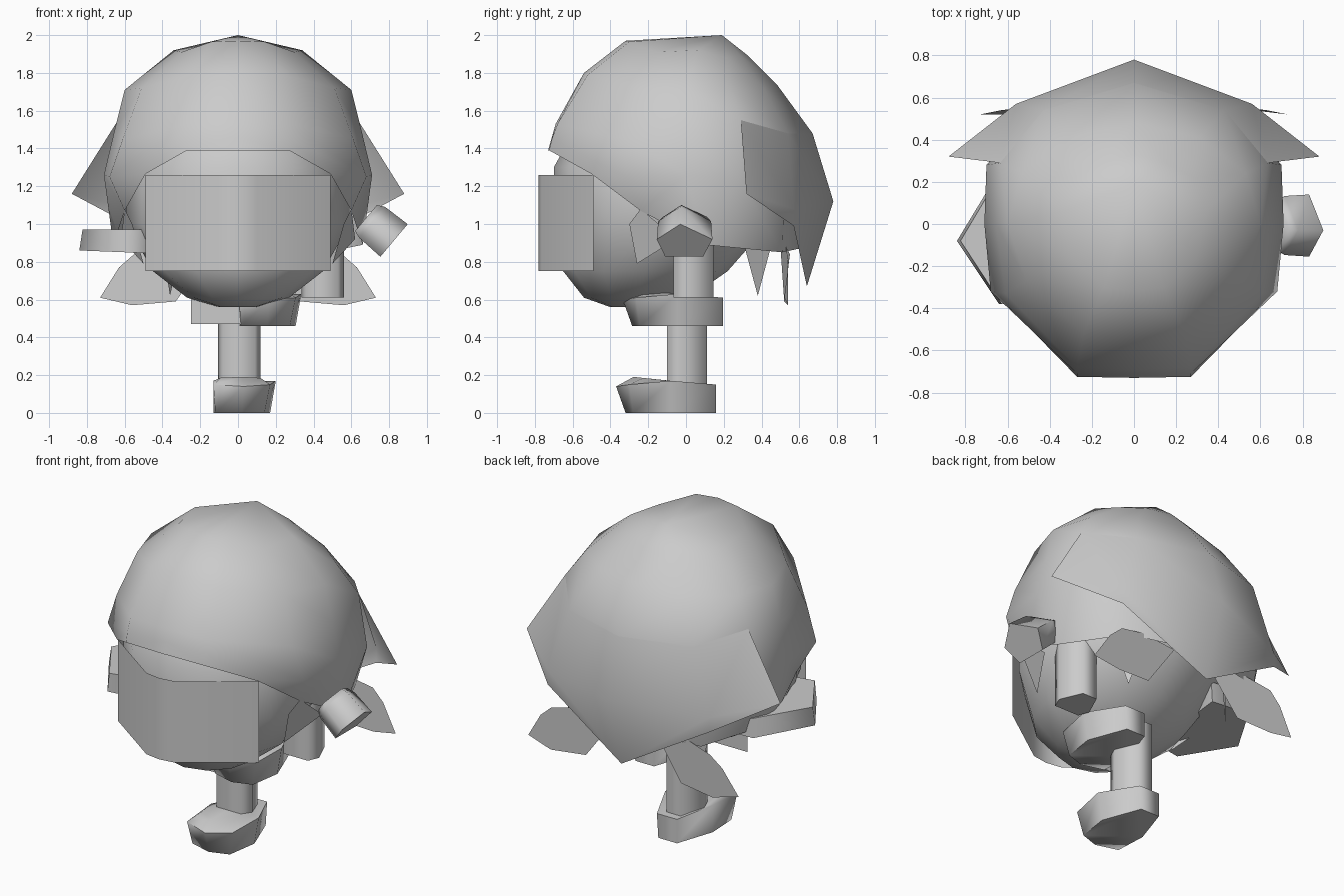
import bpy, bmesh, math
from mathutils import Euler, Vector

if "Cube" in bpy.data.objects:
    bpy.data.objects.remove(bpy.data.objects["Cube"])


def finish(bm, name, mirror=False, angle=40):
    bmesh.ops.remove_doubles(bm, verts=bm.verts, dist=1e-4)
    bmesh.ops.recalc_face_normals(bm, faces=bm.faces)
    me = bpy.data.meshes.new(name)
    bm.to_mesh(me)
    bm.free()
    me.shade_smooth()
    me.set_sharp_from_angle(angle=math.radians(angle))
    ob = bpy.data.objects.new(name, me)
    bpy.context.collection.objects.link(ob)
    if mirror:
        m = ob.modifiers.new("Mirror", 'MIRROR')
        m.use_clip = True
    return ob


def loft(name, rows, closed=False, caps=False, mirror=False, angle=40):
    bm = bmesh.new()
    vs = [[bm.verts.new(p) for p in r] for r in rows]
    n = len(rows[0])
    for a, b in zip(vs, vs[1:]):
        for i in range(n if closed else n - 1):
            j = (i + 1) % n
            bm.faces.new((a[i], a[j], b[j], b[i]))
    if caps:
        bm.faces.new(vs[0])
        bm.faces.new(vs[-1])
    return finish(bm, name, mirror, angle)


def sheet(name, pts, mirror=False):
    bm = bmesh.new()
    bm.faces.new([bm.verts.new(p) for p in pts])
    return finish(bm, name, mirror)


# Limb section is wide at the front and narrow at the back
SECTION = [(-.08, -.10), (.09, -.10), (.12, -.03), (.06, .11), (-.04, .11), (-.105, -.03)]


def limb(name, x, y, z0, z1):
    rows = [[(x + a, y + b, z) for a, b in SECTION] for z in (z0, z1)]
    return loft(name, rows, True, True, angle=75)


def foot(name, dx, dy, dz):
    base = [(-.12, -.28), (.02, -.32), (.14, -.28), (.17, -.08), (.08, .16), (-.05, .16), (-.13, -.08)]
    top = [(-.13, -.32, .15), (.03, -.37, .14), (.17, -.30, .15), (.20, -.08, .17),
           (.09, .16, .15), (-.05, .16, .15), (-.13, -.08, .17)]
    rows = [[(x + dx, y + dy, dz) for x, y in base],
            [(x + dx, y + dy, z + dz) for x, y, z in top],
            [(x * .7 + dx, y * .75 + dy, .185 - .08 * (y + .3) + dz) for x, y, z in top]]
    return loft(name, rows, True, True, angle=75)


# Hair cap: half grid running front to back, mirrored
apex = [(0, .19, 2.0)] * 7
cap = [
    [(0, -.32, 1.97), (.14, -.30, 1.965), (.30, -.16, 1.91), (.34, .06, 1.92), (.28, .22, 1.88), (.15, .29, 1.89), (0, .33, 1.89)],
    [(0, -.54, 1.80), (.24, -.52, 1.79), (.51, -.27, 1.72), (.60, 0, 1.71), (.53, .24, 1.71), (.31, .41, 1.72), (0, .48, 1.74)],
    [(0, -.69, 1.53), (.27, -.68, 1.53), (.61, -.33, 1.45), (.655, 0, 1.49), (.635, .29, 1.55), (.43, .54, 1.48), (0, .67, 1.48)],
    [(0, -.71, 1.46), (.27, -.71, 1.45), (.68, -.32, 1.25), (.71, 0, 1.26), (.70, .28, 1.24), (.50, .52, 1.15), (0, .66, 1.15)],
    [(0, -.73, 1.39), (.27, -.725, 1.39), (.49, -.50, 1.265), (.60, -.24, 1.07), (.66, .10, .89), (.46, .51, .85), (0, .60, .87)],
]
loft("hair_cap", [apex] + cap, mirror=True, angle=75)

# Flared rear hair with side wings and a central point
loft("rear_hair", [
    cap[2][4:],
    [(.88, .32, 1.16), (.56, .57, 1.08), (0, .78, 1.12)],
    [(.88, .32, 1.16), (.56, .57, .99), (0, .64, .67)],
], mirror=True, angle=75)

# Hair tufts below the cap
sheet("lower_tuft", [(.12, .50, .88), (.38, .53, .88), (.55, .55, .84), (.63, .54, .77),
                     (.73, .52, .61), (.56, .54, .57), (.33, .52, .59)], mirror=True)
sheet("nape_spike", [(.40, .31, .88), (.36, .38, .62), (.30, .45, .88)], mirror=True)
sheet("side_lock", [(.60, -.24, 1.08), (.56, -.30, 1.0), (.50, -.26, .79), (.62, -.05, .92)], mirror=True)

# Head as stacked rings: z, half width, front y, back y
levels = [(.56, .10, -.40, -.15), (.61, .27, -.54, .02), (.75, .45, -.65, .22), (1.0, .59, -.69, .44),
          (1.3, .59, -.70, .48), (1.55, .48, -.56, .40), (1.7, .28, -.35, .22)]
rings = []
for z, w, f, b in levels:
    rings.append([(w * math.cos(t * math.pi / 6), (f + b) / 2 + (b - f) / 2 * math.sin(t * math.pi / 6), z)
                  for t in range(12)])
loft("head", rings, True, True, angle=60)

# Face plate, an open bent sheet
plan = [(-.49, -.49), (-.10, -.765), (0, -.78), (.10, -.765), (.49, -.49)]
loft("face_plate", [[(*p, z) for p in plan] for z in (.75, 1.26)], angle=50)

# Legs, feet and front hem
limb("standing_leg", 0, 0, .14, .62)
foot("standing_foot", 0, 0, 0)
foot("raised_foot", .135, .035, .46)
sheet("front_hem", [(-.25, -.25, .47), (.25, -.25, .47), (.25, -.25, .63), (-.25, -.25, .63)])

# Right arm and fist: a tilted five-sided block
limb("right_arm", .44, .035, .61, 1.0)
rot = Euler((0, math.radians(40), 0)).to_matrix()
section = [(-.03, .135), (.14, .03), (.09, -.09), (-.11, -.09), (-.155, .03)]
loft("right_fist", [[rot @ Vector((u, y * s, z * s)) + Vector((.735, 0, .96)) for y, z in section]
                    for u, s in ((-.09, .8), (-.05, .95), (.10, 1))], True, True, angle=75)

# Left hand held out sideways
hand = [(-.84, -.08), (-.64, .25), (-.38, .24), (-.45, -.34), (-.64, -.38)]
loft("left_hand", [[(x, y, .86 - .04 * (x + .84)) for x, y in hand],
                   [(x * .98, y, .97) for x, y in hand]], True, True, angle=75)
